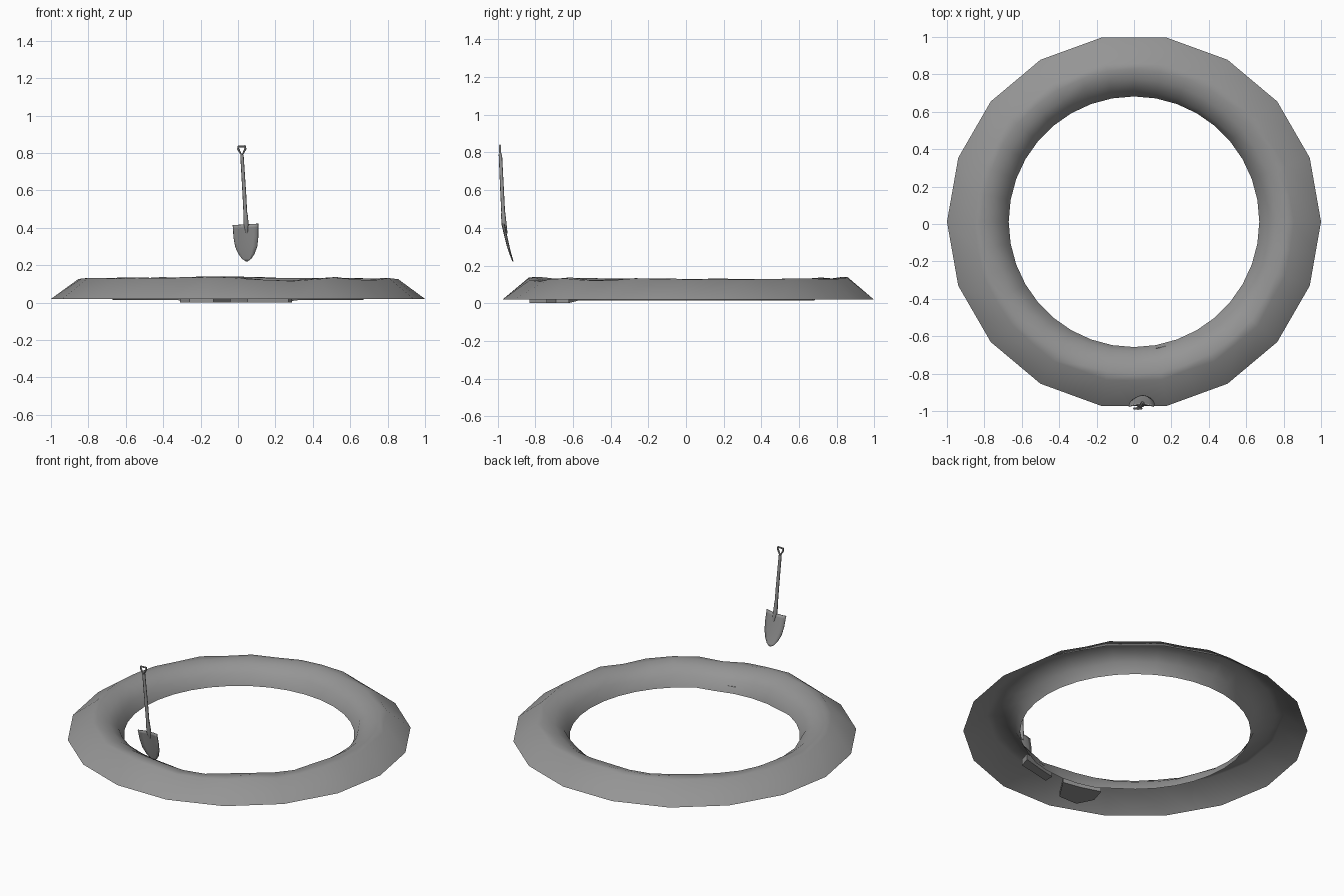
import bpy, bmesh, math, random
from mathutils import Vector

if "Cube" in bpy.data.objects:
    bpy.data.objects.remove(bpy.data.objects["Cube"])

random.seed(4)


def material(name, v):
    m = bpy.data.materials.new(name)
    m.diffuse_color = (v, v, v, 1)
    m.use_nodes = True
    m.node_tree.nodes["Principled BSDF"].inputs["Base Color"].default_value = m.diffuse_color
    return m


grey = material("grey", 0.3)


def finish(name, bm, angle=None):
    me = bpy.data.meshes.new(name)
    bm.normal_update()
    bm.to_mesh(me)
    bm.free()
    me.materials.append(grey)
    ob = bpy.data.objects.new(name, me)
    bpy.context.collection.objects.link(ob)
    if angle:
        bpy.ops.object.select_all(action='DESELECT')
        bpy.context.view_layer.objects.active = ob
        ob.select_set(True)
        bpy.ops.object.shade_smooth_by_angle(angle=math.radians(angle))
    return ob


def tube(name, points, radii, sides=8, closed=False):
    """Round bar swept along points."""
    bm = bmesh.new()
    pts = [Vector(p) for p in points]
    n = len(pts)
    rings = []
    for i, p in enumerate(pts):
        a = pts[(i - 1) % n] if closed or i > 0 else p
        b = pts[(i + 1) % n] if closed or i < n - 1 else p
        t = (b - a).normalized()
        u = t.cross(Vector((0, 1, 0))).normalized()
        v = u.cross(t).normalized()
        rings.append([bm.verts.new(p + radii[i] * (
            u * math.cos(k * math.tau / sides) + v * math.sin(k * math.tau / sides)))
            for k in range(sides)])
    for i in range(n if closed else n - 1):
        r, q = rings[i], rings[(i + 1) % n]
        for k in range(sides):
            bm.faces.new((r[k], r[(k + 1) % sides], q[(k + 1) % sides], q[k]))
    if not closed:
        bm.faces.new(rings[0])
        bm.faces.new(rings[-1])
    bmesh.ops.recalc_face_normals(bm, faces=bm.faces[:])
    return finish(name, bm, 50)


# Earth bank: open ring shell, 18-sided outside, rounder inside
CY = 0.012
profile = [(1.0, 0.02), (0.86, 0.128), (0.815, 0.13), (0.76, 0.118),
           (0.70, 0.078), (0.67, 0.015)]
# crest height change at a few directions (degrees)
lumps = {60: 0.004, 90: 0.012, 120: 0.005, 180: -0.003, 230: 0.003, 255: 0.008,
         270: 0.006, 285: -0.016, 315: 0.01, 325: -0.018, 340: 0.004, 20: -0.004}


def lump(a):
    total = 0
    for d, h in lumps.items():
        gap = abs((a - d + 180) % 360 - 180)
        total += h * max(0, 1 - gap / 18)
    return total


bm = bmesh.new()
rings = []
for i in range(36):
    a = i * 10
    chord = math.cos(math.radians(10)) if i % 2 else 1
    ring = []
    for j, (r, z) in enumerate(profile):
        if j < 2:
            r *= chord
        if 0 < j < 5:
            z += lump(a) * z / 0.13 + random.uniform(-0.003, 0.003)
            r += random.uniform(-0.006, 0.006)
        if j == 5 and 245 <= a <= 295:
            z = 0.002
        t = math.radians(a)
        ring.append(bm.verts.new((r * math.cos(t), r * math.sin(t) + CY, z)))
    rings.append(ring)
for i in range(36):
    p, q = rings[i], rings[(i + 1) % 36]
    for j in range(5):
        bm.faces.new((p[j], q[j], q[j + 1], p[j + 1]))
finish("earth_bank", bm, 60)


# Flat stones under the front of the bank
def slab(name, outline, z0, z1):
    bm = bmesh.new()
    f = bm.faces.new([bm.verts.new((x, y, z0)) for x, y in outline])
    top = bmesh.ops.extrude_face_region(bm, geom=[f])["geom"]
    for v in top:
        if isinstance(v, bmesh.types.BMVert):
            v.co.z = z1
    bmesh.ops.recalc_face_normals(bm, faces=bm.faces[:])
    finish(name, bm)


slab("stone_left", [(-0.13, -0.83), (-0.26, -0.83), (-0.31, -0.73), (-0.28, -0.63),
                    (-0.15, -0.67), (-0.04, -0.69)], 0, 0.03)
slab("stone_right", [(0.05, -0.74), (0.27, -0.69), (0.29, -0.62), (0.18, -0.65),
                     (0.05, -0.68)], 0, 0.04)

# Shovel blade: dished sheet tapering to a rounded tip
rows = [(0.418, 0.068, -0.965), (0.40, 0.067, -0.961), (0.35, 0.066, -0.95),
        (0.30, 0.059, -0.939), (0.26, 0.043, -0.929), (0.235, 0.025, -0.922),
        (0.222, 0.006, -0.918)]
bm = bmesh.new()
grid = []
for z, w, y in rows:
    cx = 0.04 + (0.418 - z) * 0.035
    grid.append([bm.verts.new((cx + w * s, y - 0.010 * (s * w / 0.068) ** 2,
                               z + 0.004 * s * (z - 0.22) / 0.2))
                 for s in (-1, -0.6, -0.2, 0.2, 0.6, 1)])
for r, q in zip(grid, grid[1:]):
    for k in range(5):
        bm.faces.new((r[k], q[k], q[k + 1], r[k + 1]))
blade = finish("shovel_blade", bm, 40)
mod = blade.modifiers.new("thickness", 'SOLIDIFY')
mod.thickness = 0.006
mod.offset = 0

# Socket, shaft and triangular grip
tube("shovel_socket", [(0.047, -0.953, 0.37), (0.043, -0.966, 0.42), (0.040, -0.970, 0.48)],
     [0.006, 0.014, 0.011])
tube("shovel_shaft", [(0.042, -0.967, 0.42), (0.034, -0.975, 0.58), (0.021, -0.985, 0.79)],
     [0.010, 0.010, 0.009])
tube("shovel_grip", [(0.021, -0.985, 0.785), (0.001, -0.987, 0.822), (0.001, -0.987, 0.834),
                     (0.039, -0.987, 0.836), (0.040, -0.987, 0.824)],
     [0.006] * 5, 6, True)
